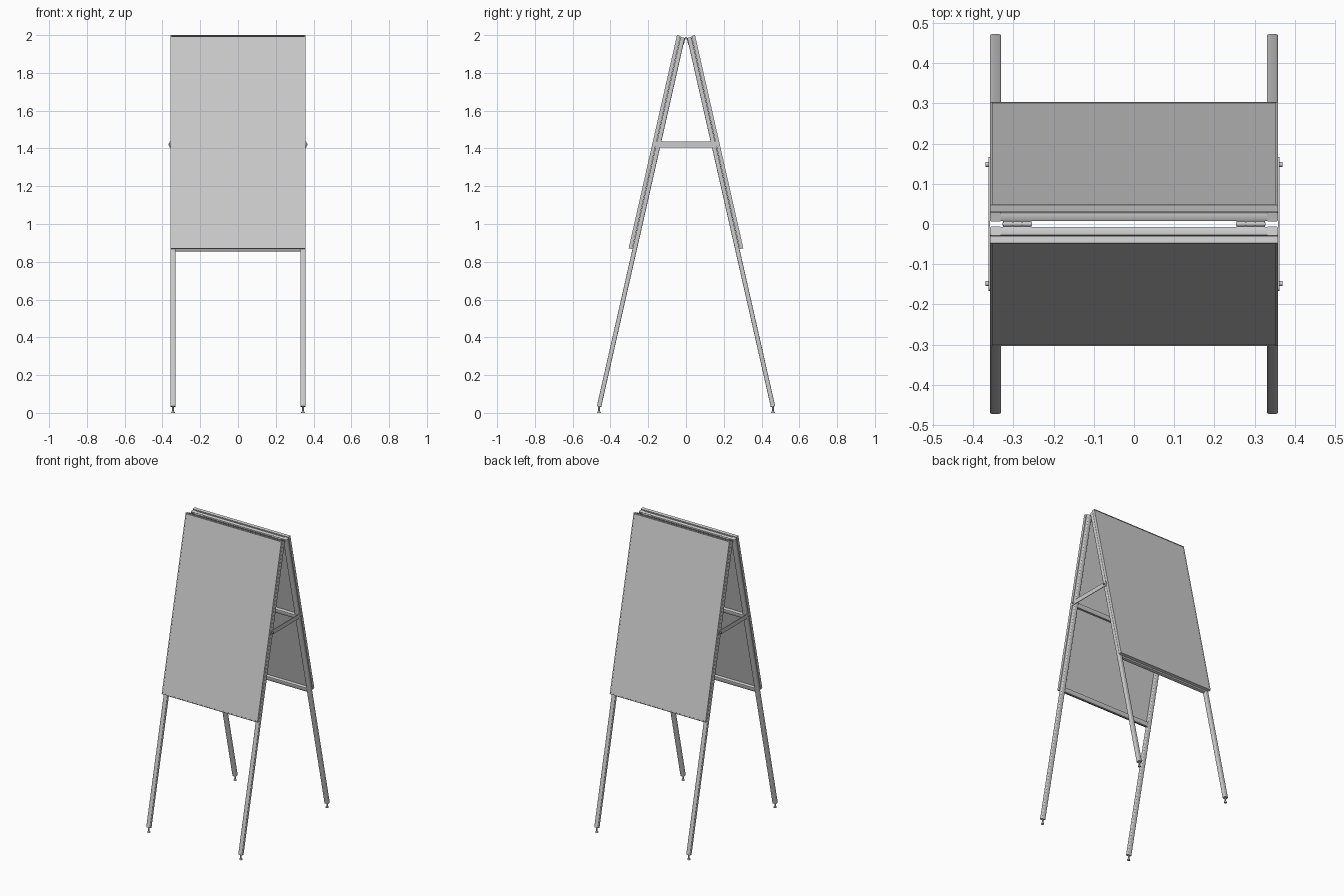
import bpy, bmesh, math
from mathutils import Matrix, Vector

if "Cube" in bpy.data.objects:
    bpy.data.objects.remove(bpy.data.objects["Cube"])

A = math.atan(0.2267)          # lean of each panel
TOP = Vector((0, -0.006, 1.985))  # inner top edge of the front frame


def lean(side):
    """Local axes: x across, y outward from the frame, z up along the leg."""
    m = Matrix.Translation(TOP) @ Matrix.Rotation(-A, 4, 'X') @ Matrix.Scale(-1, 4, (0, 1, 0))
    return m if side == "front" else Matrix.Scale(-1, 4, (0, 1, 0)) @ m


def finish(name, bm, m=Matrix()):
    bm.transform(m)
    bmesh.ops.recalc_face_normals(bm, faces=bm.faces)
    me = bpy.data.meshes.new(name)
    bm.to_mesh(me)
    bm.free()
    ob = bpy.data.objects.new(name, me)
    bpy.context.collection.objects.link(ob)
    bpy.context.view_layer.objects.active = ob
    for o in bpy.context.selected_objects:
        o.select_set(False)
    ob.select_set(True)
    bpy.ops.object.shade_smooth_by_angle(angle=math.radians(35))
    return ob


def box(name, lo, hi, m=Matrix(), bevel=0.0, axis=None, seg=2):
    """Box between two corners; bevel only the edges along one axis if given."""
    bm = bmesh.new()
    bmesh.ops.create_cube(bm, size=1)
    for v in bm.verts:
        v.co = Vector([lo[i] if v.co[i] < 0 else hi[i] for i in range(3)])
    if bevel:
        edges = [e for e in bm.edges if axis is None or
                 abs((e.verts[0].co - e.verts[1].co)[axis]) > 1e-6]
        bmesh.ops.bevel(bm, geom=edges, offset=bevel, segments=seg,
                        profile=0.5, affect='EDGES')
    return finish(name, bm, m)


def rod(name, centre, r, length, axis='Z', m=Matrix(), sides=16, r2=None):
    bm = bmesh.new()
    bmesh.ops.create_cone(bm, cap_ends=True, segments=sides, radius1=r,
                          radius2=r if r2 is None else r2, depth=length)
    rot = Matrix.Rotation(math.pi / 2, 4, 'Y') if axis == 'X' else Matrix()
    return finish(name, bm, m @ Matrix.Translation(centre) @ rot)


LEG = -2.004     # leg end along the lean
BOT = -1.152     # board bottom along the lean

for side in ("front", "back"):
    m = lean(side)

    # tube frame: crossbars between the legs
    for part, z in (("top", -0.03), ("middle", -0.605), ("bottom", -1.161)):
        box(f"{side}_{part}_crossbar", (-0.331, 0.001, z), (0.331, 0.022, z + 0.03),
            m, 0.003, 0)

    # board with a slim edge trim standing slightly proud of it
    box(f"{side}_board", (-0.354, 0.026, BOT + 0.004), (0.354, 0.043, -0.001), m)
    for part, lo, hi in (("top", (-0.358, 0.002), (0.358, 0.005)),
                         ("bottom", (-0.358, BOT), (0.358, BOT + 0.006)),
                         ("left", (-0.358, BOT + 0.006), (-0.352, 0.002)),
                         ("right", (0.352, BOT + 0.006), (0.358, 0.002))):
        box(f"{side}_board_{part}_trim", (lo[0], 0.025, lo[1]), (hi[0], 0.044, hi[1]), m)

    for s, lr in ((-1, "left"), (1, "right")):
        # leg
        xs = sorted((s * 0.33, s * 0.358))
        box(f"{side}_{lr}_leg", (xs[0], 0, LEG), (xs[1], 0.0235, 0), m, 0.005, 2, 3)

        # screw-in levelling foot
        p = m @ Vector((s * 0.344, 0.0118, LEG))
        rod(f"{side}_{lr}_foot_stem", (p.x, p.y, 0.018), 0.005, 0.036)
        rod(f"{side}_{lr}_foot_pad", (p.x, p.y, 0.004), 0.010, 0.008, r2=0.008)

        # brace bolt
        y = -0.148 if side == "front" else 0.148
        rod(f"{side}_{lr}_brace_bolt", (s * 0.3635, y, 1.421), 0.006, 0.011, 'X', sides=12)

        # hinge leaf on the inner face of the top crossbar
        box(f"{side}_{lr}_hinge_leaf", (s * 0.29 - 0.035, -0.0025, -0.035),
            (s * 0.29 + 0.035, 0.0012, 0), m)

for s, lr in ((-1, "left"), (1, "right")):
    # flat side brace tying both frames together
    xs = sorted((s * 0.358, s * 0.362))
    box(f"{lr}_brace", (xs[0], -0.166, 1.406), (xs[1], 0.166, 1.436), Matrix(), 0.008, 0, 3)
    # hinge knuckles
    for i in (-1, 0, 1):
        rod(f"{lr}_hinge_knuckle", (s * 0.29 + i * 0.0235, 0, 1.984), 0.0065, 0.0225, 'X')
    rod(f"{lr}_hinge_pin", (s * 0.29, 0, 1.984), 0.004, 0.074, 'X', sides=12)
